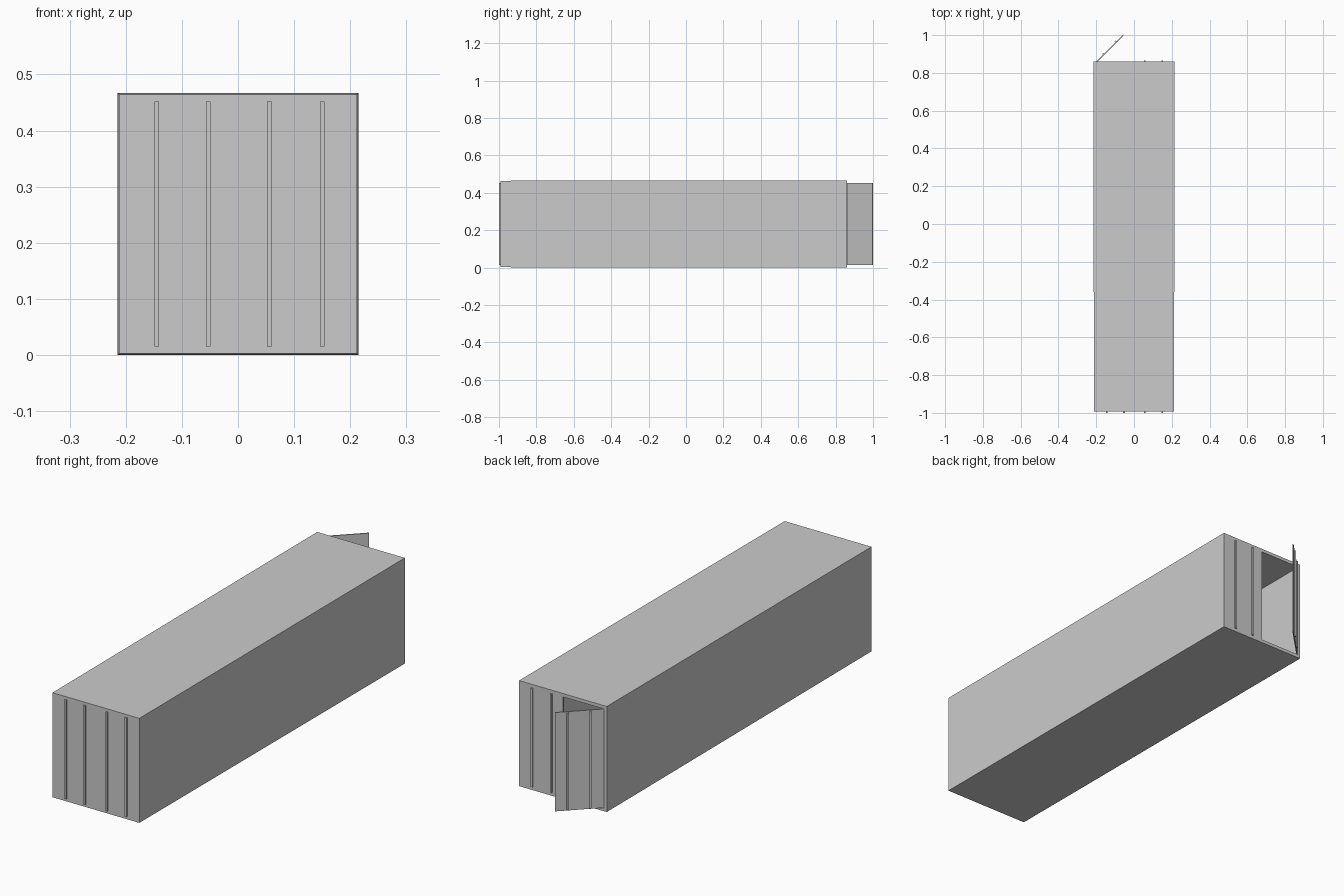
import bpy, bmesh
from math import radians
from mathutils import Matrix, Vector

if "Cube" in bpy.data.objects:
    bpy.data.objects.remove(bpy.data.objects["Cube"])

def box(name, lo, hi, front_scale=1.0):
    """Axis-aligned box from two corners; front_scale narrows the -y end."""
    lo, hi = Vector(lo), Vector(hi)
    mid = (lo + hi) / 2
    bm = bmesh.new()
    bmesh.ops.create_cube(bm, size=1)
    for v in bm.verts:
        s = front_scale if v.co.y < 0 else 1.0
        d = Vector((v.co.x * s, v.co.y, v.co.z * s))
        v.co = mid + d * (hi - lo)
    mesh = bpy.data.meshes.new(name)
    bm.to_mesh(mesh)
    bm.free()
    ob = bpy.data.objects.new(name, mesh)
    bpy.context.collection.objects.link(ob)
    return ob

def cut(target, cutter):
    mod = target.modifiers.new("cut", 'BOOLEAN')
    mod.operation = 'DIFFERENCE'
    mod.solver = 'EXACT'
    mod.object = cutter
    bpy.context.view_layer.objects.active = target
    bpy.ops.object.modifier_apply(modifier=mod.name)
    bpy.data.objects.remove(cutter, do_unlink=True)

# Dimensions
BACK, FRONT = 0.86, -0.993
Z0, Z1 = 0.015, 0.452
ROD_W, ROD_D = 0.0085, 0.006
rods_x = (-0.145, -0.053, 0.056, 0.15)

# Hollow container shell with a doorway in the left half of the back wall
shell = box("container_shell", (-0.2145, FRONT, 0), (0.2145, BACK, 0.467), 0.99)
cut(shell, box("interior_cutter", (-0.208, FRONT + 0.008, 0.012), (0.208, BACK - 0.006, 0.455)))
cut(shell, box("doorway_cutter", (-0.2, BACK - 0.05, Z0), (0.0, BACK + 0.05, Z1)))

# Locking rods on the front wall
for i, x in enumerate(rods_x):
    box(f"front_rod_{i + 1}", (x - ROD_W / 2, -1.0, Z0), (x + ROD_W / 2, FRONT + 0.002, Z1))

# Locking rods on the closed half of the back wall
for i, x in enumerate(rods_x[2:]):
    box(f"back_rod_{i + 1}", (x - ROD_W / 2, BACK - 0.002, Z0),
        (x + ROD_W / 2, BACK + ROD_D, Z1))

# Open door and its rods, modelled at the hinge then swung 45 degrees
door_parts = [box("open_door", (0, -0.005, Z0), (0.198, 0, Z1))]
for i, x in enumerate(rods_x[:2]):
    u = x + 0.2
    door_parts.append(box(f"door_rod_{i + 1}", (u - ROD_W / 2, -0.001, Z0 + 0.005),
                          (u + ROD_W / 2, ROD_D, Z1 - 0.005)))
swing = Matrix.Translation((-0.2, BACK, 0)) @ Matrix.Rotation(radians(45), 4, 'Z')
for ob in door_parts:
    ob.data.transform(swing)
